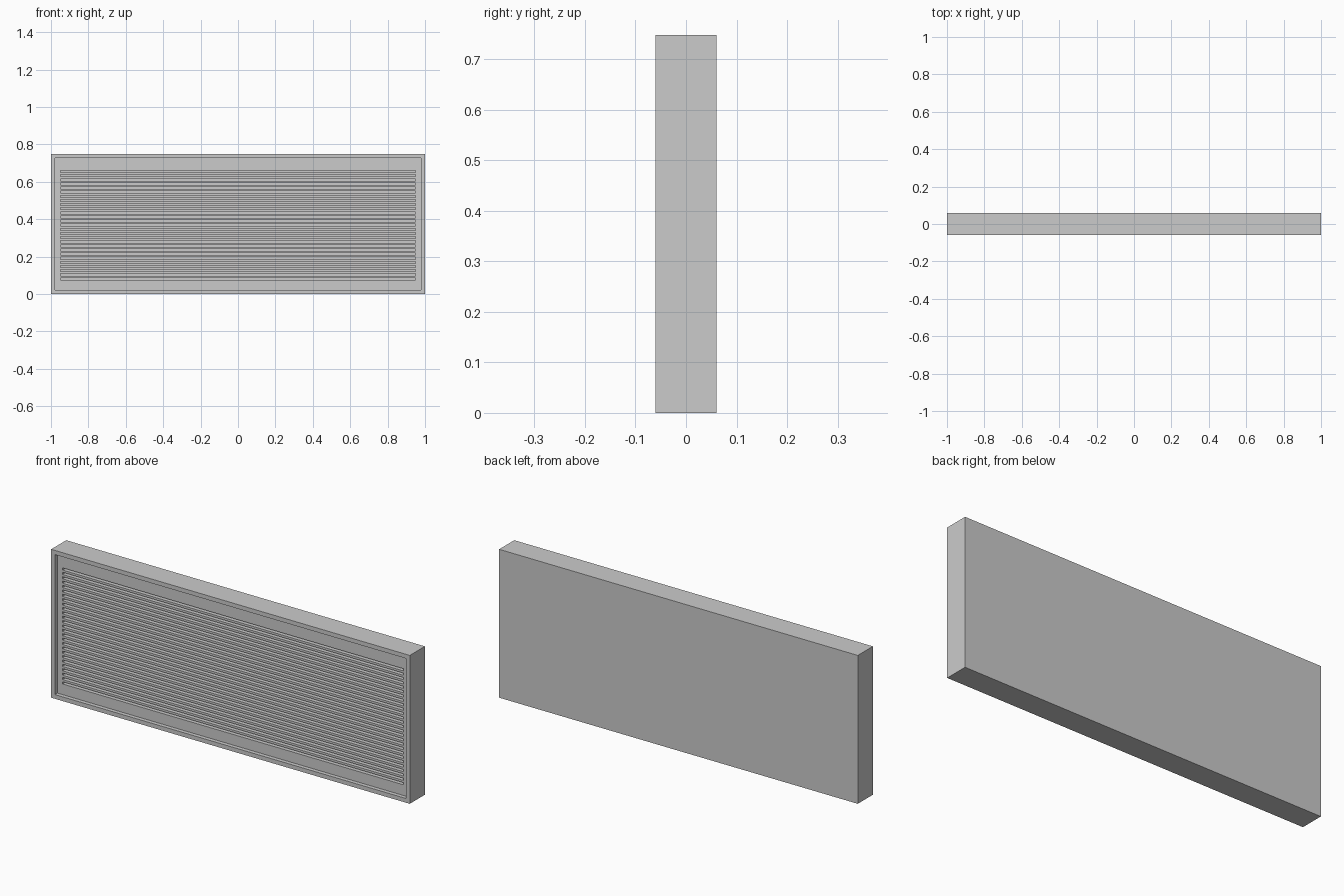
import bpy, bmesh
from mathutils import Matrix, Vector

if "Cube" in bpy.data.objects:
    bpy.data.objects.remove(bpy.data.objects["Cube"])

W, D, H = 2.0, 0.12, 0.748
SLOTS, SLOT_H = 27, 0.011
Z_LOW, Z_HIGH = 0.075, 0.66
RECESS, SLOT_DEPTH = 0.02, 0.02


def add_box(bm, x0, x1, y0, y1, z0, z1):
    centre = Vector(((x0 + x1) / 2, (y0 + y1) / 2, (z0 + z1) / 2))
    size = Matrix.Diagonal((x1 - x0, y1 - y0, z1 - z0, 1))
    bmesh.ops.create_cube(bm, size=1, matrix=Matrix.Translation(centre) @ size)


def make_object(name, bm):
    mesh = bpy.data.meshes.new(name)
    bm.to_mesh(mesh)
    bm.free()
    obj = bpy.data.objects.new(name, mesh)
    bpy.context.collection.objects.link(obj)
    return obj


# Casing with a raised rim around a sunken front panel
bm = bmesh.new()
add_box(bm, -W / 2, W / 2, -D / 2, D / 2, 0, H)
bm.normal_update()
front = min(bm.faces, key=lambda f: f.calc_center_median().y)
bmesh.ops.inset_region(bm, faces=[front], thickness=0.03)
inner = bmesh.ops.extrude_face_region(bm, geom=[front])
bmesh.ops.delete(bm, geom=[front], context='FACES_ONLY')
verts = [v for v in inner["geom"] if isinstance(v, bmesh.types.BMVert)]
bmesh.ops.translate(bm, verts=verts, vec=(0, RECESS, 0))
bmesh.ops.recalc_face_normals(bm, faces=bm.faces)
casing = make_object("vent_casing", bm)

# Row of long horizontal vent slots
bm = bmesh.new()
pitch = (Z_HIGH - Z_LOW - SLOT_H) / (SLOTS - 1)
floor = -D / 2 + RECESS + SLOT_DEPTH
for i in range(SLOTS):
    z = Z_LOW + i * pitch
    add_box(bm, -0.95, 0.95, -D / 2 - 0.01, floor, z, z + SLOT_H)
cutter = make_object("slot_cutter", bm)
cutter.hide_render = True
cutter.hide_set(True)

cut = casing.modifiers.new("vent_slots", 'BOOLEAN')
cut.operation = 'DIFFERENCE'
cut.solver = 'EXACT'
cut.object = cutter
